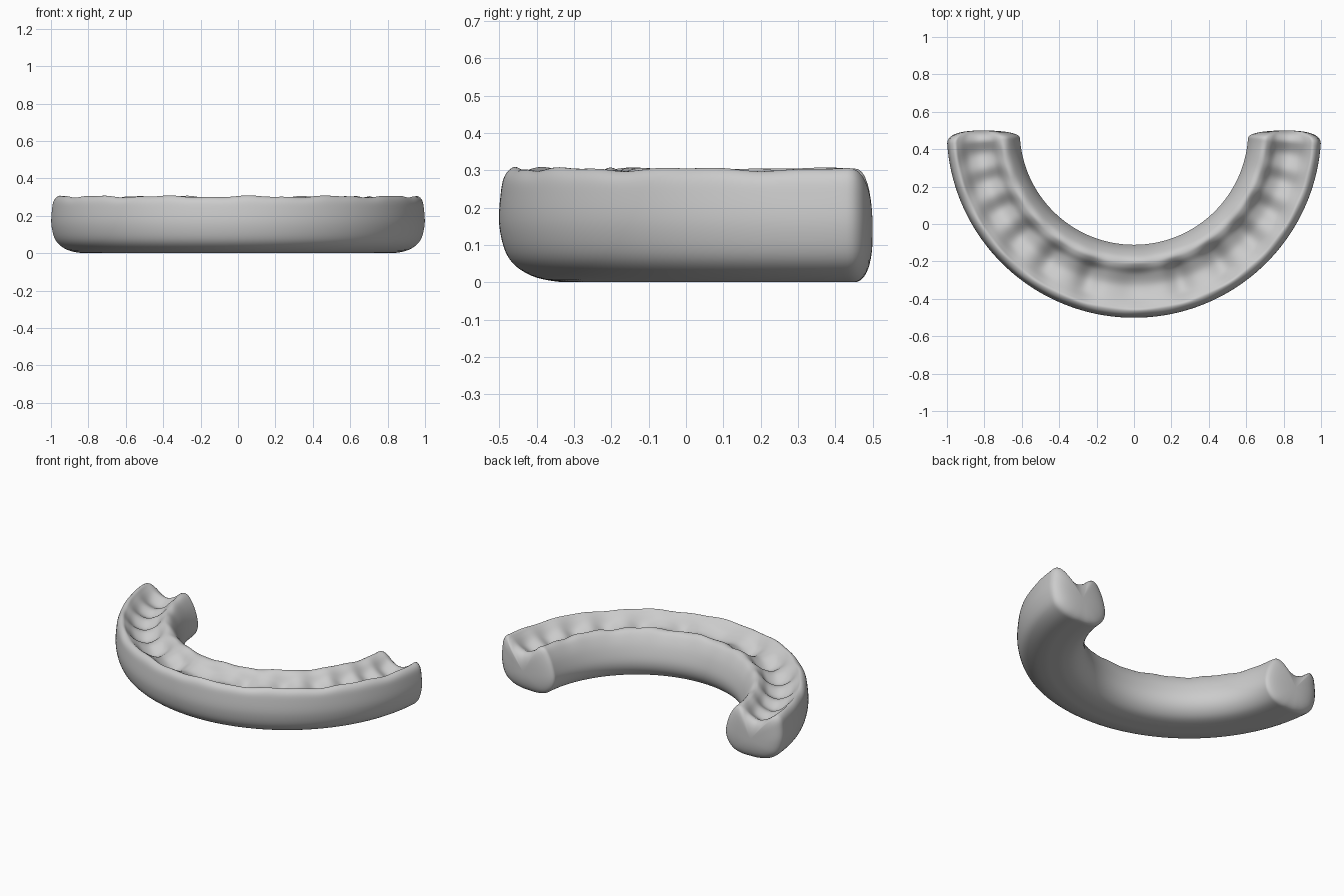
import bpy, bmesh
from math import sin, cos, radians, exp
from mathutils import Vector

if "Cube" in bpy.data.objects:
    bpy.data.objects.remove(bpy.data.objects["Cube"])

# Closed cross-section: (radius from arch centre, height, bite weight, rim weight)
SECTION = [
    (1.000, .15, 0, 0), (.996, .24, 0, 0), (.985, .284, 0, .6), (.960, .303, 0, 1),
    (.935, .288, .3, .6), (.890, .252, .9, 0), (.830, .232, 1, 0), (.770, .254, .9, 0),
    (.730, .290, .3, .6), (.700, .301, 0, 1), (.668, .280, 0, .5), (.632, .215, 0, 0),
    (.611, .13, 0, 0), (.625, .065, 0, 0), (.672, .018, 0, 0), (.745, 0, 0, 0),
    (.830, 0, 0, 0), (.915, .018, 0, 0), (.975, .065, 0, 0),
]
DIPS = [17, 33, 47, 59.5, 71, 81]      # tooth impressions, degrees from the front
SUB = 5                                # spline steps per section point
A_END = 86                             # where the rounded end caps begin


def section(angle):
    """Smooth cross-section at an angle, with tooth impressions pressed in."""
    a = abs(angle)
    dip = sum(exp(-((a - d) / 4.2) ** 2) for d in DIPS) + .5 * exp(-(a / 6) ** 2)
    bite = .018 - .042 * dip
    rim = .004 * sin(radians(angle * 13 + 40)) + .002 * sin(radians(angle * 29))
    pts = [Vector((r, z + b * bite + w * rim)) for r, z, b, w in SECTION]
    n, out = len(pts), []
    for i in range(n):
        p0, p1, p2, p3 = (pts[(i + k) % n] for k in (-1, 0, 1, 2))
        for s in range(SUB):
            t = s / SUB
            v = .5 * (2 * p1 + (p2 - p0) * t + (2 * p0 - 5 * p1 + 4 * p2 - p3) * t ** 2
                      + (3 * p1 - p0 - 3 * p2 + p3) * t ** 3)
            out.append(Vector((v.x, max(v.y, 0))))
    return out


def ring(angle, t=0):
    """One loop of the arch; t from 0 to 1 closes it into an end cap."""
    s = (1 - t ** 2.4) ** (1 / 2.4)
    centre = Vector((.81, .13))
    co = []
    for p in section(angle):
        q = centre + (p - centre) * s
        a = radians(angle)
        y = .5 - q.x * cos(a)
        co.append((q.x * sin(a), y + (.5 - y) * t, q.y))
    return co


# Arch body swept round the half circle with rounded ends
cap = [.2, .4, .58, .72, .83, .91, .96, .985, .997]
rings = [ring(-A_END, t) for t in reversed(cap)]
rings += [ring(-A_END + 2 * A_END * i / 200) for i in range(201)]
rings += [ring(A_END, t) for t in cap]

bm = bmesh.new()
loops = [[bm.verts.new(c) for c in r] for r in rings]
n = len(loops[0])
for la, lb in zip(loops, loops[1:]):
    for i in range(n):
        j = (i + 1) % n
        bm.faces.new((la[i], la[j], lb[j], lb[i]))

# Close both tips with a fan
for loop, x in ((loops[0], -.81), (loops[-1], .81)):
    tip = bm.verts.new((x, .5, .13))
    for i in range(n):
        bm.faces.new((loop[i], loop[(i + 1) % n], tip))
bmesh.ops.recalc_face_normals(bm, faces=bm.faces)
for f in bm.faces:
    f.smooth = True

mesh = bpy.data.meshes.new("mouth_guard")
bm.to_mesh(mesh)
bm.free()
guard = bpy.data.objects.new("mouth_guard", mesh)
bpy.context.collection.objects.link(guard)
